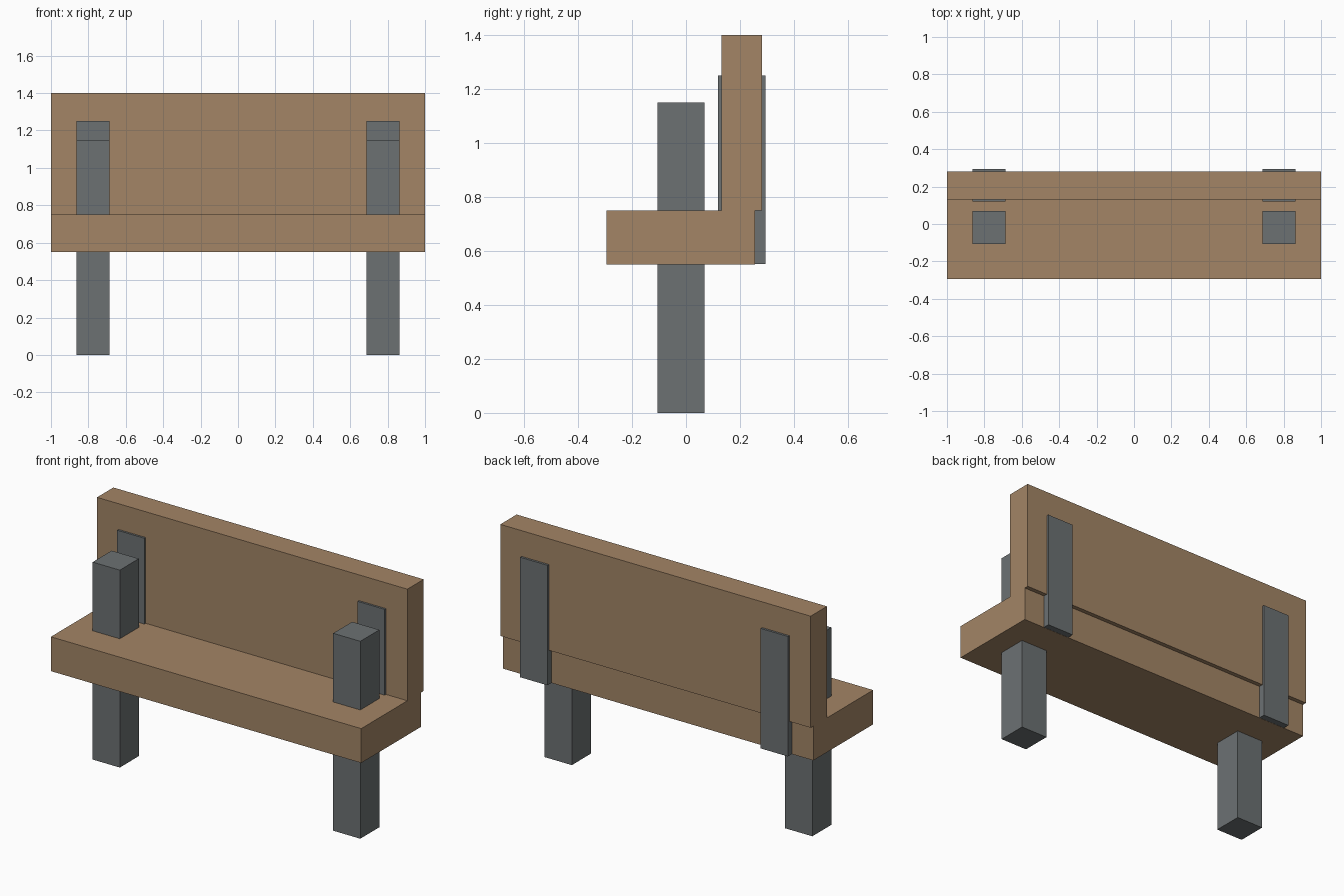
import bpy

if "Cube" in bpy.data.objects:
    bpy.data.objects.remove(bpy.data.objects["Cube"])


def material(name, color):
    m = bpy.data.materials.new(name)
    m.diffuse_color = (*color, 1)
    m.use_nodes = True
    m.node_tree.nodes["Principled BSDF"].inputs["Base Color"].default_value = m.diffuse_color
    return m


wood = material("warm_wood", (0.366, 0.235, 0.133))
metal = material("slate_grey", (0.150, 0.165, 0.171))


def box(name, x, y, z, mat):
    """Box spanning the given (min, max) ranges."""
    spans = (x, y, z)
    bpy.ops.mesh.primitive_cube_add(size=1, location=[(a + b) / 2 for a, b in spans])
    ob = bpy.context.object
    ob.name = name
    ob.scale = [b - a for a, b in spans]
    bpy.ops.object.transform_apply(location=False, rotation=False, scale=True)
    ob.data.materials.append(mat)
    return ob


# Seat slab and backrest
box("seat", (-1, 1), (-0.294, 0.256), (0.55, 0.75), wood)
box("backrest", (-1, 1), (0.131, 0.281), (0.75, 1.40), wood)

# Legs run up through the seat; back posts wrap the backrest
for side, sx in (("left", -0.775), ("right", 0.775)):
    x = (sx - 0.0875, sx + 0.0875)
    box(side + "_leg", x, (-0.106, 0.069), (0, 1.15), metal)
    box(side + "_back_post", x, (0.119, 0.294), (0.551, 1.25), metal)
